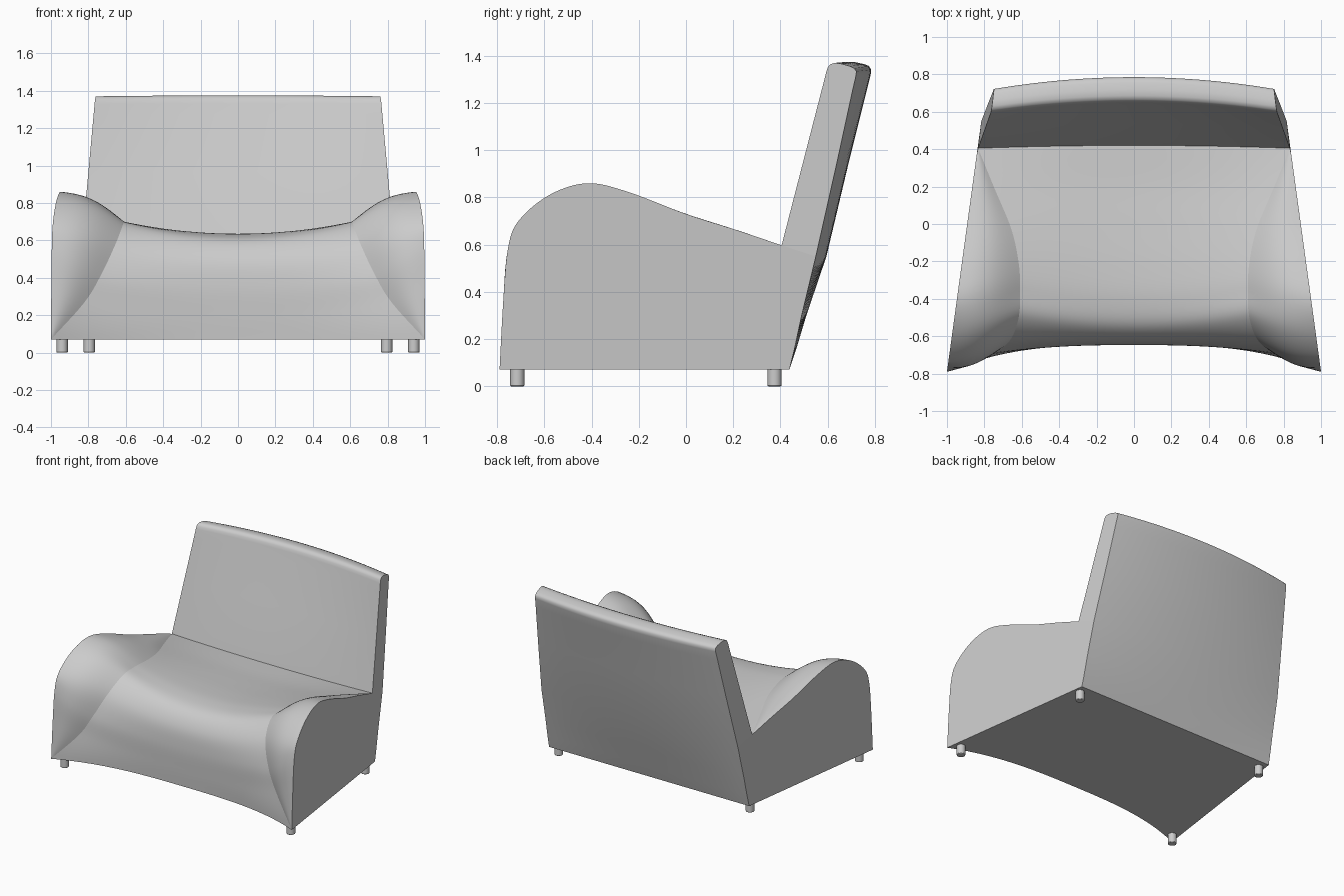
import bpy, bmesh, math
from mathutils import Vector

if "Cube" in bpy.data.objects:
    bpy.data.objects.remove(bpy.data.objects["Cube"])

N = 14          # divisions across each panel
BASE = 0.07     # height of the underside


def side_x(y, z):
    """Half width of the sofa on its tapering side."""
    lean = 0.056 * max(0, z - 0.55) if y > 0.4 else 0
    return 1 - 0.137 * (y + 0.79) - lean


def spline(points, steps):
    """Catmull-Rom curve through points of any dimension."""
    p = [Vector(q) for q in points]
    p = [p[0] * 2 - p[1]] + p + [p[-1] * 2 - p[-2]]
    out = []
    for i in range(1, len(p) - 2):
        a, b, c, d = p[i - 1:i + 3]
        for k in range(steps):
            t = k / steps
            out.append((b * 2 + (c - a) * t + (a * 2 - b * 5 + c * 4 - d) * t ** 2
                        + (b * 3 - a - c * 3 + d) * t ** 3) * 0.5)
    out.append(p[-2])
    return out


def panel(bm, rows):
    """Smooth grid panel whose outer border (off the centre line) is a sharp seam."""
    vs = [[bm.verts.new(q) for q in r] for r in rows]
    for r0, r1 in zip(vs, vs[1:]):
        for i in range(len(r0) - 1):
            bm.faces.new((r0[i], r0[i + 1], r1[i + 1], r1[i])).smooth = True


def flat(bm, pts):
    bm.faces.new([bm.verts.new(q) for q in pts])


# Sections front to back: arm edge (y, z), seam (x, y, z), seat centre (y, z)
sections = [
    (-.79, .07, 1.0, -.79, .07, -.64, .07),
    (-.775, .35, .82, -.715, .27, -.645, .20),
    (-.755, .58, .73, -.68, .42, -.645, .36),
    (-.71, .70, .655, -.61, .58, -.62, .50),
    (-.58, .81, .615, -.49, .685, -.54, .60),
    (-.42, .86, .61, -.36, .70, -.40, .633),
    (-.25, .825, .615, -.22, .69, -.22, .63),
    (0, .73, .655, -.03, .665, 0, .61),
    (.22, .66, .75, .20, .63, .21, .588),
    (.405, .597, side_x(.405, .597), .405, .597, .42, .575),
]
curve = spline(sections, 6)

# Backrest outline at the side (y, z) and the offset of its centre (dy, dz)
back = [
    (.405, .597, .015, -.022), (.42, .655, .018, -.012), (.50, .965, .035, 0),
    (.58, 1.275, .053, 0), (.594, 1.33, .055, .002), (.600, 1.350, .055, .003),
    (.611, 1.364, .055, .004), (.630, 1.370, .056, .005), (.660, 1.366, .058, .007),
    (.695, 1.356, .06, .009), (.713, 1.347, .062, .01), (.722, 1.334, .063, .008),
    (.720, 1.315, .062, .002), (.705, 1.25, .060, 0), (.64, .95, .050, 0),
    (.55, .55, .045, 0), (.49, .30, .02, 0), (.46, .16, .008, 0), (.438, .07, 0, 0),
]

bm = bmesh.new()

# Seat and arm panels
seat_rows, arm_rows = [], []
for i, c in enumerate(curve):
    ay, az, kx, ky, kz, cy, cz = c
    p = 2.9 - 0.9 * min(1, i / 24)
    seat_rows.append([Vector((kx * u, cy + (ky - cy) * u ** p, cz + (kz - cz) * u ** p))
                      for u in (j / N for j in range(N + 1))])
    tan = curve[min(i + 1, len(curve) - 1)] - curve[max(i - 1, 0)]
    nrm = Vector((0, -tan[1], tan[0])).normalized()
    seam, edge = Vector((kx, ky, kz)), Vector((side_x(ay, az), ay, az))
    swell = 0.1 * (edge - seam).length
    arm_rows.append([seam.lerp(edge, s) + nrm * swell * math.sin(math.pi * s)
                     for s in (j / N for j in range(N + 1))])
panel(bm, seat_rows)
panel(bm, arm_rows)

# Backrest shell: front, rounded top and rear
back_rows = []
for y, z, dy, dz in back:
    w = side_x(y, z)
    back_rows.append([Vector((w * u, y + dy * (1 - u * u), z + dz * (1 - u * u)))
                      for u in (j / N for j in range(N + 1))])
panel(bm, back_rows)

# Seams stay sharp
for e in bm.edges:
    if e.is_boundary and max(abs(v.co.x) for v in e.verts) > 1e-5:
        e.smooth = False

# Flat sides and underside
back_edge = [r[-1] for r in back_rows]
split = 15
flat(bm, [r[-1] for r in arm_rows] + back_edge[split:])
flat(bm, back_edge[:split + 1])
flat(bm, seat_rows[0] + back_rows[-1][::-1])

bmesh.ops.remove_doubles(bm, verts=bm.verts, dist=0.0005)
for e in bm.edges:
    if any(not f.smooth for f in e.link_faces):
        e.smooth = False
bmesh.ops.recalc_face_normals(bm, faces=bm.faces)
if sum(f.normal.z * f.calc_area() for f in bm.faces if f.calc_center_median().z < BASE + 0.001) > 0:
    bmesh.ops.reverse_faces(bm, faces=bm.faces)
mesh = bpy.data.meshes.new("sofa_body")
bm.to_mesh(mesh)
bm.free()
body = bpy.data.objects.new("sofa_body", mesh)
bpy.context.collection.objects.link(body)
mirror = body.modifiers.new("mirror", 'MIRROR')
mirror.use_clip = True

# Short round legs
for name, x, y in (("front_leg", .94, -.715), ("rear_leg", .795, .375)):
    for side, sx in (("right", 1), ("left", -1)):
        bpy.ops.mesh.primitive_cylinder_add(vertices=32, radius=.03, depth=.08,
                                            location=(sx * x, y, .04))
        leg = bpy.context.object
        leg.name = f"{name}_{side}"
        bev = leg.modifiers.new("bevel", 'BEVEL')
        bev.width, bev.segments = .004, 2
        bpy.ops.object.shade_smooth_by_angle()
